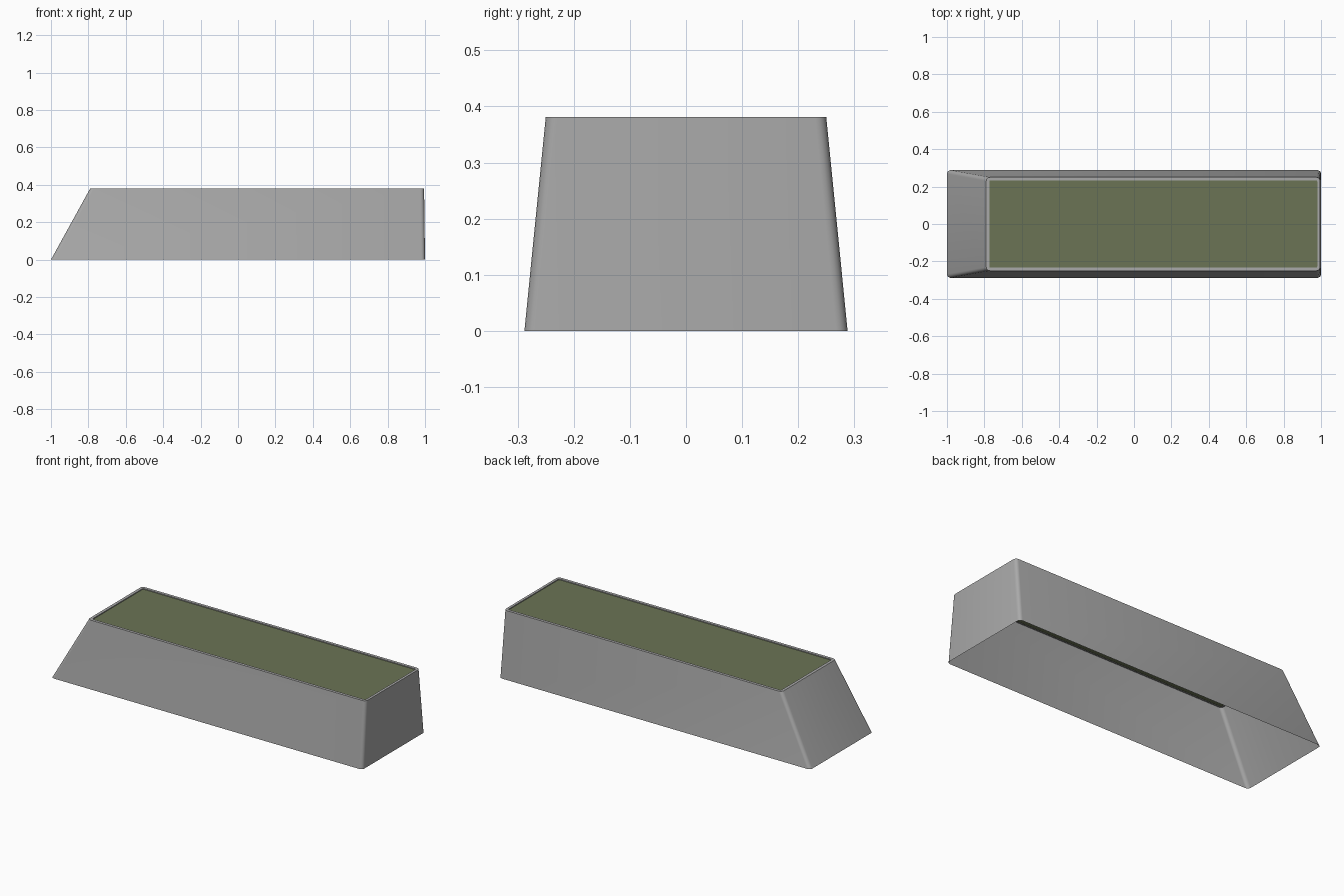
import bpy, bmesh, math

if "Cube" in bpy.data.objects:
    bpy.data.objects.remove(bpy.data.objects["Cube"])

def material(name, rgb):
    m = bpy.data.materials.new(name)
    m.diffuse_color = (*rgb, 1)
    m.use_nodes = True
    m.node_tree.nodes["Principled BSDF"].inputs["Base Color"].default_value = m.diffuse_color
    return m

grey = material("stone grey", (0.40, 0.40, 0.40))
olive = material("moss green", (0.145, 0.175, 0.09))

def ring(bm, x0, x1, y, z, r, seg=4):
    """Rounded rectangle loop of vertices."""
    out = []
    corners = [(x1 - r, y - r), (x0 + r, y - r), (x0 + r, r - y), (x1 - r, r - y)]
    for i, (cx, cy) in enumerate(corners):
        for k in range(seg + 1):
            a = math.pi / 2 * (i + k / seg)
            out.append(bm.verts.new((cx + r * math.cos(a), cy + r * math.sin(a), z)))
    return out

def bridge(bm, a, b):
    n = len(a)
    for i in range(n):
        bm.faces.new((a[i], a[(i + 1) % n], b[(i + 1) % n], b[i]))

def finish(bm, name, mat, smooth):
    me = bpy.data.meshes.new(name)
    bm.to_mesh(me)
    bm.free()
    ob = bpy.data.objects.new(name, me)
    bpy.context.collection.objects.link(ob)
    me.materials.append(mat)
    if smooth:
        bpy.ops.object.select_all(action='DESELECT')
        ob.select_set(True)
        bpy.context.view_layer.objects.active = ob
        bpy.ops.object.shade_smooth_by_angle(angle=math.radians(35))

# Thin tapered wall, open underneath, with a flat rim and short inner lip
bm = bmesh.new()
rings = [ring(bm, -1.0, 1.0, 0.288, 0.0, 0.02),
         ring(bm, -0.79, 0.995, 0.25, 0.381, 0.02),
         ring(bm, -0.773, 0.98, 0.233, 0.381, 0.006),
         ring(bm, -0.773, 0.98, 0.233, 0.372, 0.006)]
for a, b in zip(rings, rings[1:]):
    bridge(bm, a, b)
finish(bm, "tapered_wall", grey, True)

# Flat infill panel inside the rim
bm = bmesh.new()
bm.faces.new(ring(bm, -0.773, 0.98, 0.233, 0.376, 0.006))
finish(bm, "top_panel", olive, False)
